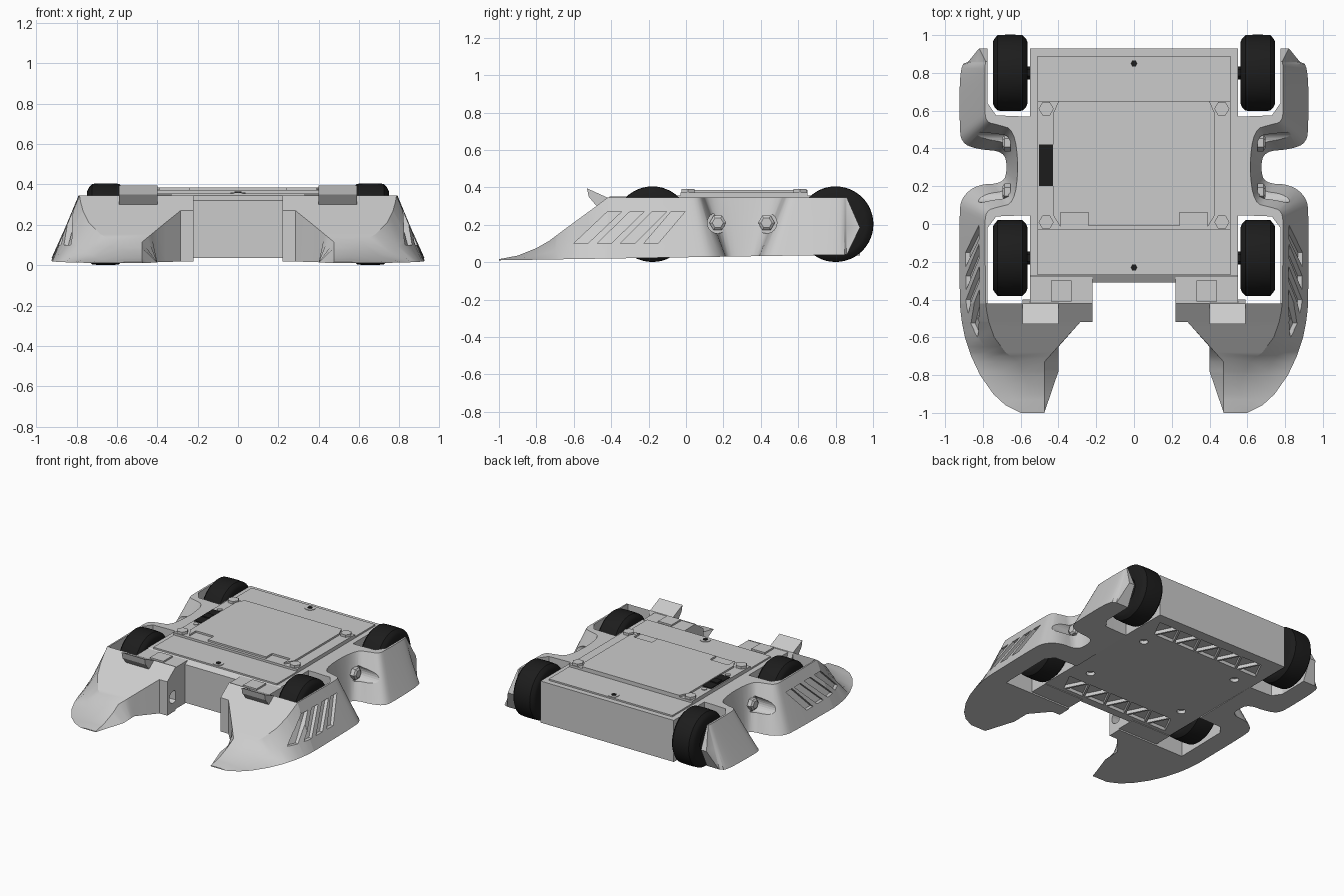
import bpy, bmesh, math

if "Cube" in bpy.data.objects:
    bpy.data.objects.remove(bpy.data.objects["Cube"])

black = bpy.data.materials.new("black_rubber")
black.diffuse_color = (0.012, 0.012, 0.012, 1)
black.use_nodes = True
black.node_tree.nodes["Principled BSDF"].inputs["Base Color"].default_value = black.diffuse_color


def make(name, lofts, mirror=False, mat=None, angle=30):
    """One object from lofts; each loft is a list of equal-length point rings, capped."""
    bm = bmesh.new()
    for rings in lofts:
        vs = [[bm.verts.new(p) for p in r] for r in rings]
        n = len(vs[0])
        for a, b in zip(vs, vs[1:]):
            for i in range(n):
                j = (i + 1) % n
                bm.faces.new((a[i], a[j], b[j], b[i]))
        caps = [bm.faces.new(vs[0]), bm.faces.new(vs[-1])]
        bm.normal_update()
        bmesh.ops.triangulate(bm, faces=[f for f in caps if len(f.verts) > 4])
    bmesh.ops.recalc_face_normals(bm, faces=bm.faces)
    me = bpy.data.meshes.new(name)
    bm.to_mesh(me)
    bm.free()
    ob = bpy.data.objects.new(name, me)
    bpy.context.collection.objects.link(ob)
    if mat:
        me.materials.append(mat)
    if angle:
        activate(ob)
        bpy.ops.object.shade_smooth_by_angle(angle=math.radians(angle))
    if mirror:
        ob.modifiers.new("mirror", 'MIRROR').use_mirror_merge = False
    return ob


def activate(ob):
    bpy.ops.object.select_all(action='DESELECT')
    ob.select_set(True)
    bpy.context.view_layer.objects.active = ob


def cut(ob, cutter):
    m = ob.modifiers.new("cut", 'BOOLEAN')
    m.operation, m.solver, m.object = 'DIFFERENCE', 'EXACT', cutter
    activate(ob)
    bpy.ops.object.modifier_move_to_index(modifier="cut", index=0)
    bpy.ops.object.modifier_apply(modifier="cut")


def box(x0, x1, y0, y1, z0, z1):
    return [[(x0, y0, z), (x1, y0, z), (x1, y1, z), (x0, y1, z)] for z in (z0, z1)]


def prism(pts, z0, z1):
    return [[(x, y, z) for x, y in pts] for z in (z0, z1)]


def lathe_x(y, z, profile, n):
    """Turned shape about the x direction; profile is (x, radius)."""
    a = [2 * math.pi * i / n for i in range(n)]
    return [[(x, y + r * math.cos(t), z + r * math.sin(t)) for t in a] for x, r in profile]


def disc(x, y, z0, z1, r, n=20):
    a = [2 * math.pi * i / n for i in range(n)]
    return prism([(x + r * math.cos(t), y + r * math.sin(t)) for t in a], z0, z1)


def lerp(table, y):
    for (a, u), (b, v) in zip(table, table[1:]):
        if y <= b:
            return u + (v - u) * (y - a) / (b - a)
    return table[-1][1]


def rounded(pts, times=2):
    for _ in range(times):
        out = [pts[0]]
        for (a, b), (c, d) in zip(pts, pts[1:]):
            out += [(.75 * a + .25 * c, .75 * b + .25 * d), (.25 * a + .75 * c, .25 * b + .75 * d)]
        pts = out + [pts[-1]]
    return pts


def floor_z(y):
    return .01 + .016 * (y + 1)


# Front wedge: plan and height curves along y
HEIGHT = [(-1, .016), (-.9, .035), (-.8, .075), (-.73, .115), (-.6, .212), (-.52, .27), (-.42, .345)]
OUTER = [(-1, .6), (-.96, .68), (-.9, .745), (-.8, .815), (-.7, .862), (-.6, .895), (-.5, .915), (-.42, .922)]
SHOULDER = [(-1, .56), (-.85, .56), (-.73, .61), (-.68, .68), (-.6, .74), (-.5, .775), (-.42, .785)]
INNER_TOP = [(-1, .475), (-.73, .475), (-.52, .285), (-.519, .22), (-.42, .22)]
INNER_LOW = [(-1, .475), (-.78, .4), (-.65, .4), (-.52, .285), (-.519, .22), (-.42, .22)]


def wall_x(y, z):
    t = (z - floor_z(y)) / (lerp(HEIGHT, y) - floor_z(y))
    return lerp(OUTER, y) + (lerp(SHOULDER, y) - lerp(OUTER, y)) * t


sections = []
for y in (-1, -.985, -.96, -.93, -.9, -.85, -.8, -.78, -.73, -.7, -.68, -.65, -.6, -.56, -.52, -.519, -.46, -.42):
    zb, h, s, o = floor_z(y), lerp(HEIGHT, y), lerp(SHOULDER, y), lerp(OUTER, y)
    sag = .12 if y < -.65 else 0
    sections.append([(lerp(INNER_LOW, y), y, zb), (o, y, zb),
                     ((o + s) / 2, y, zb + (h - zb) * (.5 - sag)), (s, y, h), (lerp(INNER_TOP, y), y, h)])
wedge = make("front_wedge", [sections], True)

# Side armour with the waist notch
low = rounded([(.922, -.42), (.925, .04), (.915, .14), (.83, .21), (.69, .215), (.67, .3), (.69, .385),
               (.83, .395), (.915, .43), (.924, .53), (.922, .84), (.875, .86)])
top = rounded([(.785, -.42), (.79, -.02), (.785, .07), (.72, .09), (.635, .11), (.61, .3), (.635, .5),
               (.72, .525), (.785, .54), (.79, .62), (.79, .83), (.785, .86)])
inner = [(.775, .86), (.775, .64), (.73, .575), (.6, .57), (.545, .57),
         (.545, .045), (.6, .045), (.73, .04), (.775, -.02), (.775, -.42)]
mid = [((a + c) / 2, (b + d) / 2) for (a, b), (c, d) in zip(low, top)]
mid[-1] = (.82, .93)
mid_inner = [(.775, .93)] + inner[1:]
wall = make("side_armour", [[
    [(x, y, floor_z(y)) for x, y in low + inner],
    [(x, y, .185) for x, y in mid + mid_inner],
    [(x, y, .345) for x, y in top + inner]]], True)

# Slanted vent slots and screw pockets
cutters = []
for y0, y1 in ((-.6, -.42), (-.475, -.3), (-.35, -.18), (-.225, -.08)):
    q = [(y0, .1), (y0 + .075, .1), (y1 + .075, .27), (y1, .27)]
    cutters.append([[(wall_x(y, z) - .022, y, z) for y, z in q], [(1, y, z) for y, z in q]])
cutters += [lathe_x(y, .21, [(.665, .056), (1, .056)], 24) for y in (.17, .43)]
cutters.append(lathe_x(-.45, .13, [(.1, .045), (.3, .045)], 24))
side_cutter = make("side_cutter", cutters, angle=0)
cut(wedge, side_cutter)
cut(wall, side_cutter)
make("side_screw", [lathe_x(y, .21, [(.655, .045), (.685, .045), (.695, .03)], 6) for y in (.17, .43)], True, angle=0)

# Brackets and upswept tabs behind the wedges
make("wedge_bracket", [box(.22, .55, -.42, -.28, .03, .34), box(.33, .44, -.41, -.3, .33, .352)], True, angle=0)
tab = [(-.53, .395), (-.42, .345), (-.4, .29), (-.47, .29), (-.52, .35)]
make("front_tab", [[[(x, y, z) for y, z in tab] for x in (.4, .59)]], True, angle=0)

# Chassis box with a chamfered front edge, and its raised deck
chassis = make("chassis", [[box(-.55, .55, -.31, .93, .035, 1)[0], box(-.55, .55, -.31, .93, 0, .32)[1],
                            box(-.55, .55, -.27, .93, 0, .345)[1]]], angle=0)
make("deck", [box(-.51, .51, -.27, .89, .34, .356)], angle=0)
# Underside truss pockets and screw holes
pockets = []
for y0 in (-.25, .7):
    for i in range(10):
        x, a, b = -.41 + .091 * i, y0, y0 + .15
        if i % 2:
            a, b = b, a
        pockets.append(prism([(x - .075, a), (x + .075, a), (x, b)], 0, .06))
pockets += [disc(x, y, 0, .06, .03) for x in (-.4, .4) for y in (.02, .58)]
belly_cutter = make("belly_cutter", pockets, angle=0)
cut(chassis, belly_cutter)
for c in (side_cutter, belly_cutter):
    bpy.data.objects.remove(c)

# Lid: base plate and raised panel with side bays and a front notch
make("lid_base", [box(-.51, .51, -.03, .65, .35, .372)], angle=0)
panel = [(-.4, .65), (.4, .65), (.43, .58), (.43, .05), (.39, -.015), (.39, .06), (.24, .06), (.24, -.01),
         (-.24, -.01), (-.24, .06), (-.39, .06), (-.39, -.015), (-.43, .05), (-.43, .58)]
make("lid_panel", [prism(panel, .36, .385)], angle=0)
screws = [disc(x, y, .36, .39, .04, 6) for x in (-.465, .465) for y in (.01, .61)]
screws += [disc(-.465, y, .36, .378, .018) for y in (.17, .45)]
make("lid_screw", screws, angle=0)
make("deck_bolt_rim", [disc(0, y, .35, .36, .037) for y in (-.23, .85)])
make("deck_bolt", [disc(0, y, .35, .364, .018, 6) for y in (-.23, .85)], mat=black, angle=0)
make("power_switch", [box(-.503, -.428, .2, .42, .36, .378), box(-.495, -.436, .28, .34, .37, .385)], mat=black, angle=0)

# Wheels and axles
tyre = [(.565, .08), (.565, .165), (.572, .182), (.59, .2), (.63, .202), (.68, .202),
        (.722, .2), (.738, .182), (.747, .165), (.747, .1), (.735, .09), (.735, .04)]
for place, y in (("front", -.18), ("rear", .8)):
    make(place + "_wheel", [lathe_x(y, .203, tyre, 48)], True, black)
    make(place + "_axle", [lathe_x(y, .203, [(.54, .035), (.57, .035)], 6)], True, black, 0)
